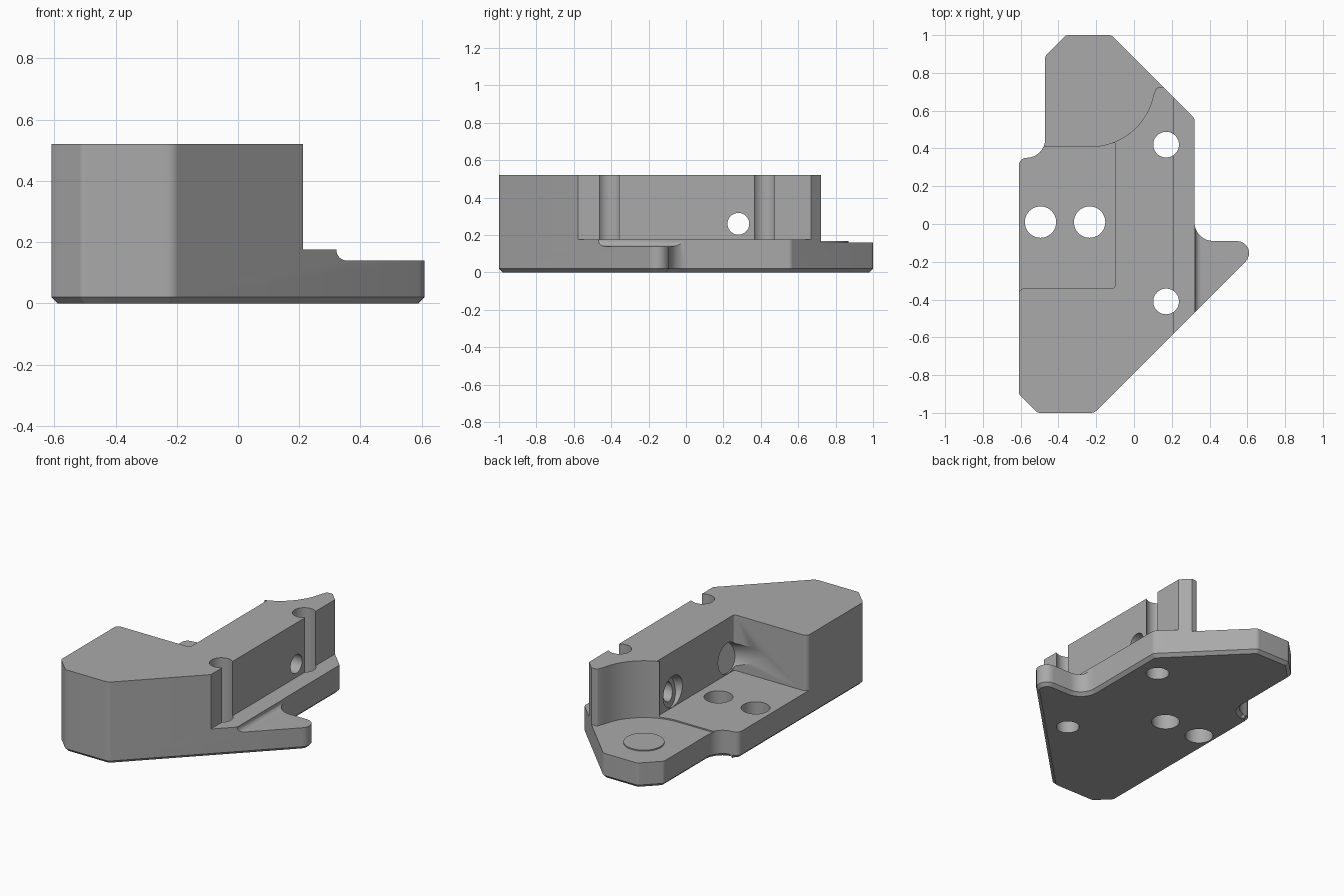
import bpy, bmesh, math
from mathutils import Vector, Matrix

if "Cube" in bpy.data.objects:
    bpy.data.objects.remove(bpy.data.objects["Cube"], do_unlink=True)

grey = bpy.data.materials.new("plain_grey")
grey.use_nodes = True
GREY = (0.4, 0.4, 0.4, 1)
grey.diffuse_color = GREY
grey.node_tree.nodes["Principled BSDF"].inputs["Base Color"].default_value = GREY


def rounded(corners, steps=8):
    """Outline from (x, y) or (x, y, radius) corners."""
    out, n = [], len(corners)
    for i, c in enumerate(corners):
        p = Vector(c[:2])
        if len(c) == 2:
            out.append(p)
            continue
        a = (Vector(corners[i - 1][:2]) - p).normalized()
        b = (Vector(corners[(i + 1) % n][:2]) - p).normalized()
        half = a.angle(b) / 2
        centre = p + (a + b).normalized() * c[2] / math.sin(half)
        tangent = c[2] / math.tan(half)
        u, v = p + a * tangent - centre, p + b * tangent - centre
        sweep = u.angle(v)
        for k in range(steps + 1):
            t = k / steps
            out.append(centre + (u * math.sin((1 - t) * sweep) + v * math.sin(t * sweep)) / math.sin(sweep))
    return out


def make_object(name, bm):
    bmesh.ops.recalc_face_normals(bm, faces=bm.faces)
    mesh = bpy.data.meshes.new(name)
    bm.to_mesh(mesh)
    bm.free()
    mesh.materials.append(grey)
    obj = bpy.data.objects.new(name, mesh)
    bpy.context.collection.objects.link(obj)
    return obj


def prism(name, outline, low, high, chamfer=0, along_y=False):
    bm = bmesh.new()
    face = bm.faces.new([bm.verts.new((p[0], p[1], low)) for p in outline])
    ring = list(face.edges)
    top = bmesh.ops.extrude_face_region(bm, geom=[face], use_keep_orig=True)["geom"]
    bmesh.ops.translate(bm, vec=(0, 0, high - low), verts=[g for g in top if isinstance(g, bmesh.types.BMVert)])
    bmesh.ops.recalc_face_normals(bm, faces=bm.faces)
    if chamfer:
        bmesh.ops.bevel(bm, geom=ring, offset=chamfer, segments=1, affect='EDGES')
    if along_y:
        bm.transform(Matrix.Rotation(math.pi / 2, 4, 'X'))
    return make_object(name, bm)


def rod(name, start, end, r1, r2=None):
    """Cylinder or cone between two points."""
    start, end = Vector(start), Vector(end)
    d = end - start
    bm = bmesh.new()
    bmesh.ops.create_cone(bm, cap_ends=True, segments=48, radius1=r1, radius2=r1 if r2 is None else r2, depth=d.length)
    bm.transform(Matrix.Translation((start + end) / 2) @ d.to_track_quat('Z', 'Y').to_matrix().to_4x4())
    return make_object(name, bm)


def combine(target, tool, operation='DIFFERENCE'):
    mod = target.modifiers.new(tool.name, 'BOOLEAN')
    mod.operation, mod.solver, mod.object = operation, 'EXACT', tool
    bpy.context.view_layer.objects.active = target
    bpy.ops.object.modifier_apply(modifier=mod.name)
    bpy.data.objects.remove(tool, do_unlink=True)


# Solid body with chamfered underside
outline = rounded([
    (-0.51, -1, 0.03), (-0.21, -1, 0.05), (0.70, -0.09, 0.064), (0.32, -0.09, 0.1),
    (0.32, 0.56, 0.03), (-0.12, 1, 0.03), (-0.36, 1, 0.03), (-0.47, 0.89, 0.03),
    (-0.47, 0.35, 0.1), (-0.61, 0.35, 0.04), (-0.61, -0.90, 0.03)])
body = prism("mounting_bracket", outline, 0, 0.52, chamfer=0.02)

# Rear pad, bounded by an arc around its hole
HOLE = Vector((-0.23, 0.75))
arc = [HOLE + 0.34 * Vector((math.sin(a), -math.cos(a))) for a in (math.radians(78) * k / 16 for k in range(17))]
pad = [(-0.9, 0.41)] + arc + rounded([(0.105, 0.69), (0.12, 0.722, 0.015), (0.19, 0.722)])[1:10]
pad += [(0.5, 0.722), (0.5, 1.2), (-0.9, 1.2)]
combine(body, prism("rear_pad_cut", pad, 0.16, 0.7))

# Side pocket between the tall block and the rear pad
pocket = rounded([(-0.9, -0.5), (-0.612, -0.5), (-0.612, -0.34, 0.035), (-0.1, -0.34, 0.015), (-0.1, 0.43), (-0.9, 0.43)])
combine(body, prism("pocket_cut", pocket, 0.168, 0.7))

# Ledge and tongue on the other side, joined by a hollow curve
step = rounded([(0.213, 0.7), (0.213, 0.175), (0.322, 0.175), (0.322, 0.14, 0.032), (0.9, 0.14), (0.9, 0.7)])
combine(body, prism("ledge_cut", step, -1.2, 1.2, along_y=True))

# Raised ring on the rear pad
combine(body, rod("pad_ring", (*HOLE, 0.1), (*HOLE, 0.167), 0.118), 'UNION')

# Large bolt holes, countersunk from below
for x, y in (HOLE, (-0.38, -0.74)):
    combine(body, rod("bolt_hole", (x, y, -0.1), (x, y, 0.7), 0.09))
    combine(body, rod("countersink", (x, y, -0.01), (x, y, 0.03), 0.125, 0.085))

# Pocket holes and open slots in the wall
for x, y, r in ((-0.495, 0.01, 0.083), (-0.235, 0.01, 0.083), (0.17, 0.42, 0.068), (0.17, -0.41, 0.068)):
    combine(body, rod("upright_hole", (x, y, -0.1), (x, y, 0.7), r))

# Cross holes with slanted screw clearance
for side in (-1, 1):
    y = 0.28 * side
    combine(body, rod("cross_hole", (-0.3, y, 0.26), (0.4, y, 0.26), 0.058))
    combine(body, rod("screw_clearance", (-0.065, y, 0.26), (-0.75, y - 0.1 * side, 0.42), 0.095))

for obj in bpy.context.selected_objects:
    obj.select_set(False)
body.select_set(True)
bpy.context.view_layer.objects.active = body
bpy.ops.object.shade_smooth_by_angle(angle=math.radians(30))
